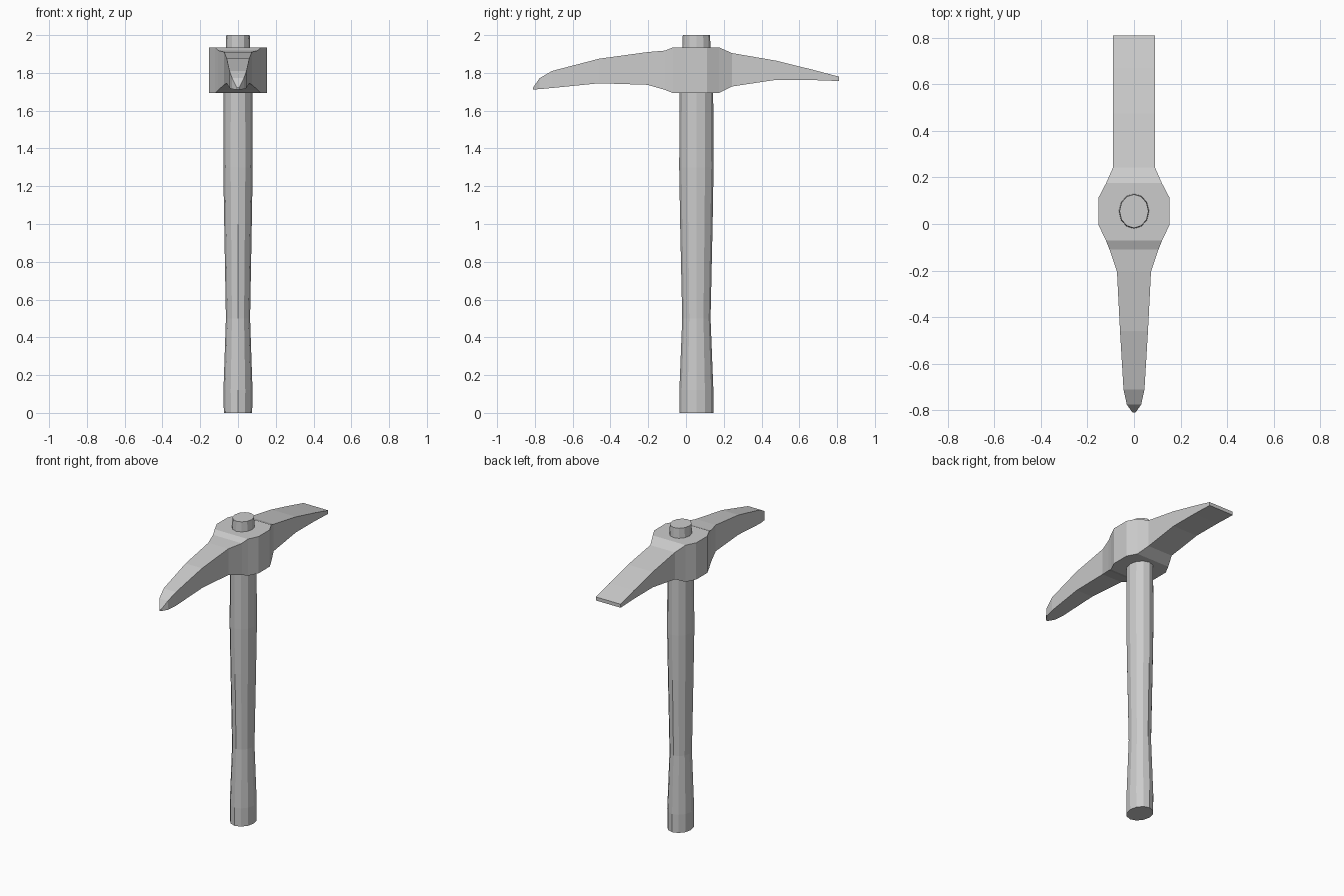
import bpy, bmesh, math

if "Cube" in bpy.data.objects:
    bpy.data.objects.remove(bpy.data.objects["Cube"])


def loft(name, rings):
    """Skin a list of equal-length point rings and cap both ends."""
    bm = bmesh.new()
    loops = [[bm.verts.new(p) for p in ring] for ring in rings]
    n = len(loops[0])
    for a, b in zip(loops, loops[1:]):
        for i in range(n):
            j = (i + 1) % n
            bm.faces.new((a[i], a[j], b[j], b[i]))
    bm.faces.new(loops[0])
    bm.faces.new(loops[-1])
    bmesh.ops.recalc_face_normals(bm, faces=bm.faces)
    me = bpy.data.meshes.new(name)
    bm.to_mesh(me)
    bm.free()
    ob = bpy.data.objects.new(name, me)
    bpy.context.collection.objects.link(ob)
    return ob


# Handle: oval 12-sided shaft (z, half width x, half depth y)
handle = [(0, .075, .09), (.12, .077, .09), (.5, .064, .075), (1.0, .073, .086),
          (1.3, .078, .091), (1.69, .076, .089), (1.93, .065, .075), (2.0, .062, .072)]
EYE_Y = 0.055
angles = [math.tau * i / 12 for i in range(12)]
loft("handle", [[(rx * math.cos(a), EYE_Y + ry * math.sin(a), z) for a in angles]
                for z, rx, ry in handle])

# Head: rectangular sections from the pick point to the flat blade
# (y, half width, bottom z, top z)
head = [(-.81, .006, 1.712, 1.722), (-.775, .031, 1.714, 1.772), (-.71, .045, 1.72, 1.81),
        (-.46, .06, 1.745, 1.875), (-.205, .073, 1.737, 1.91), (-.11, .105, 1.71, 1.918),
        (-.07, .121, 1.693, 1.935), (-.003, .153, 1.693, 1.935), (.112, .153, 1.693, 1.935),
        (.175, .12, 1.693, 1.935), (.243, .09, 1.728, 1.905), (.475, .09, 1.763, 1.865),
        (.67, .09, 1.762, 1.817), (.81, .09, 1.757, 1.78)]
loft("pick_head", [[(-w, y, lo), (w, y, lo), (w, y, hi), (-w, y, hi)]
                   for y, w, lo, hi in head])
